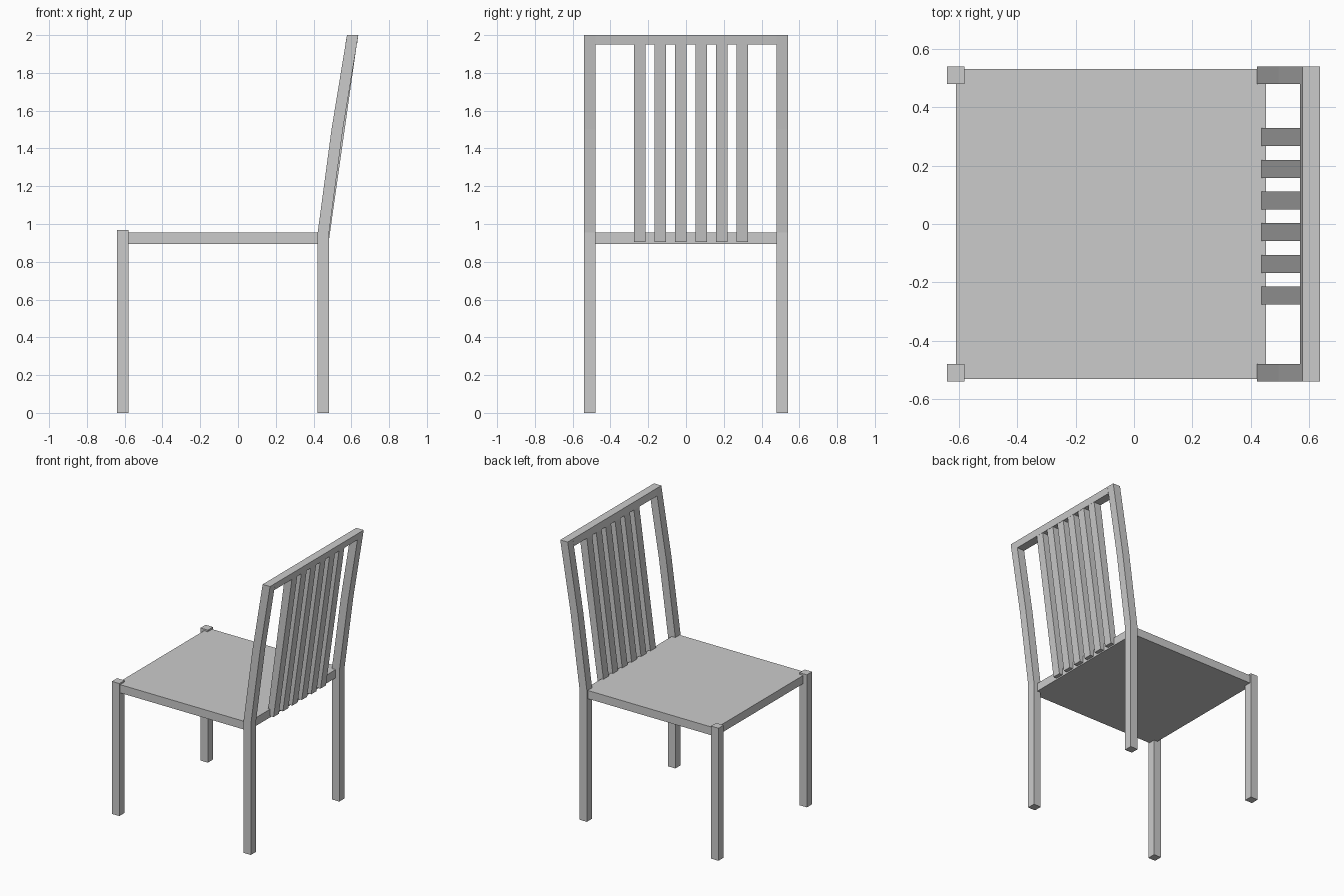
import bpy, bmesh

if "Cube" in bpy.data.objects:
    bpy.data.objects.remove(bpy.data.objects["Cube"])


def make_box(name, x, y, z):
    """Box from (min, max) pairs."""
    extrude_profile(name, [(x[0], z[0]), (x[1], z[0]), (x[1], z[1]), (x[0], z[1])], *y)


def extrude_profile(name, profile, y0, y1):
    """Extrude an x-z outline from y0 to y1."""
    bm = bmesh.new()
    face = bm.faces.new([bm.verts.new((x, y0, z)) for x, z in profile])
    ext = bmesh.ops.extrude_face_region(bm, geom=[face])
    verts = [v for v in ext["geom"] if isinstance(v, bmesh.types.BMVert)]
    bmesh.ops.translate(bm, verts=verts, vec=(0, y1 - y0, 0))
    bmesh.ops.recalc_face_normals(bm, faces=bm.faces[:])
    mesh = bpy.data.meshes.new(name)
    bm.to_mesh(mesh)
    bm.free()
    bpy.context.collection.objects.link(bpy.data.objects.new(name, mesh))


# Seat panel
make_box("seat", (-0.61, 0.452), (-0.53, 0.53), (0.895, 0.955))

# Legs: straight front pair, back pair continuing into the raked back posts
post_front = [(0.422, 0), (0.422, 0.955), (0.495, 1.5), (0.577, 2)]
post = post_front + [(x + 0.06, z) for x, z in reversed(post_front)]
for side, y0, y1 in (("left", -0.54, -0.48), ("right", 0.48, 0.54)):
    make_box("front_leg_" + side, (-0.64, -0.58), (y0, y1), (0, 0.967))
    extrude_profile("back_post_" + side, post, y0, y1)

# Top rail of the backrest
extrude_profile("top_rail", [(0.568, 1.95), (0.63, 1.95), (0.637, 2), (0.577, 2)], -0.48, 0.48)

# Backrest slats, slightly off-centre
slat = [(0.43, 0.905), (0.48, 0.905), (0.63, 1.96), (0.572, 1.96)]
for i in range(6):
    y = -0.245 + i * 0.1085
    extrude_profile(f"back_slat_{i + 1}", slat, y - 0.031, y + 0.031)
